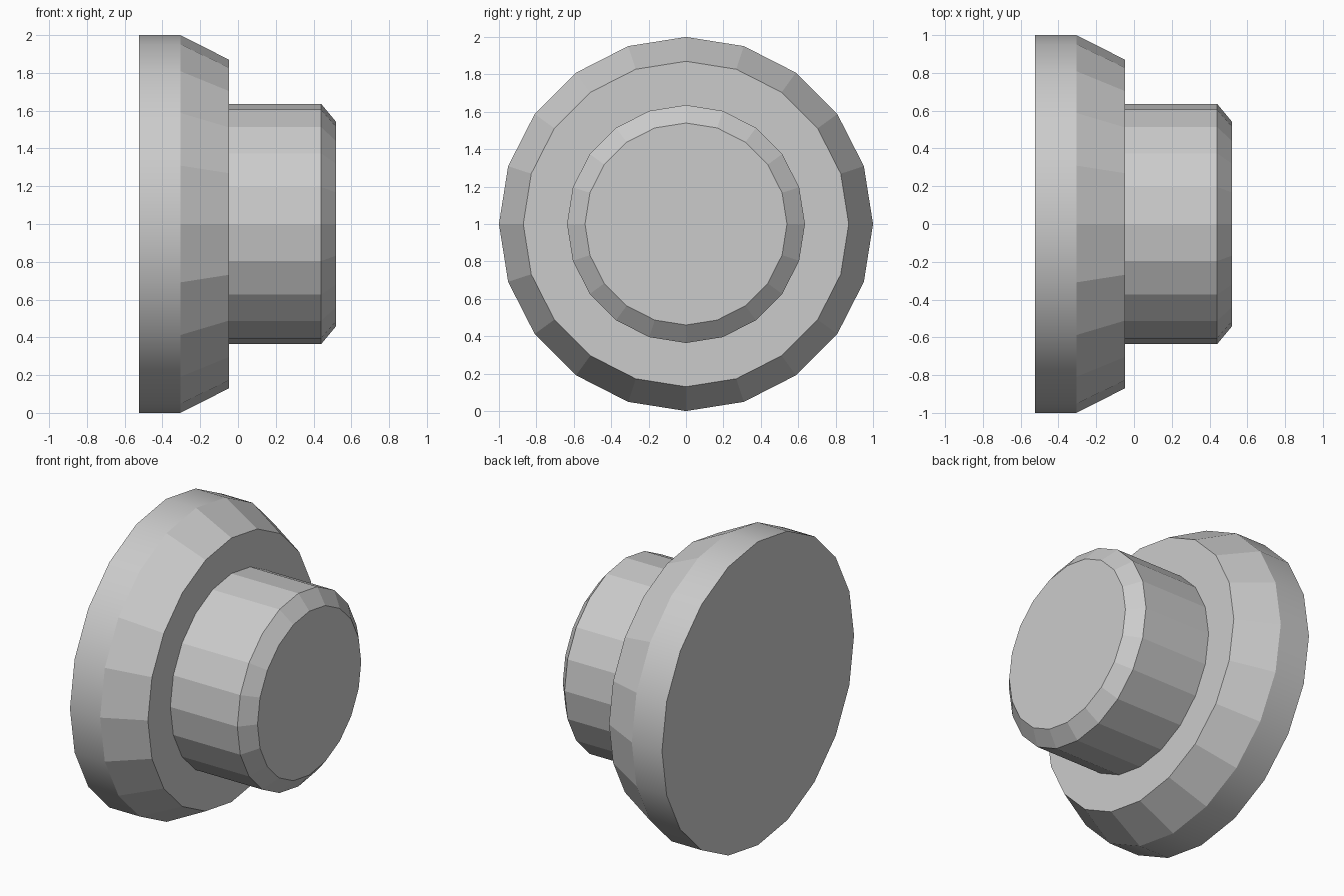
import bpy, bmesh
from math import sin, cos, tau

if "Cube" in bpy.data.objects:
    bpy.data.objects.remove(bpy.data.objects["Cube"])

SIDES = 20
# Turned profile along x: (x, radius)
PROFILE = [(-0.525, 1.0), (-0.305, 1.0), (-0.048, 0.87),
           (-0.048, 0.636), (0.44, 0.636), (0.52, 0.54)]
SMOOTH_BAND = 0  # only the outer rim is smooth shaded

bm = bmesh.new()
rings = [[bm.verts.new((x, r * sin(tau * i / SIDES), 1 + r * cos(tau * i / SIDES)))
          for i in range(SIDES)] for x, r in PROFILE]

# Walls: rim, bevel, shoulder, hub, hub chamfer
for band, (a, b) in enumerate(zip(rings, rings[1:])):
    for i in range(SIDES):
        j = (i + 1) % SIDES
        face = bm.faces.new((a[i], a[j], b[j], b[i]))
        face.smooth = band == SMOOTH_BAND

# Flat end caps
bm.faces.new(rings[0])
bm.faces.new(rings[-1])
bmesh.ops.recalc_face_normals(bm, faces=bm.faces)

mesh = bpy.data.meshes.new("flanged_knob")
bm.to_mesh(mesh)
bm.free()
bpy.context.collection.objects.link(bpy.data.objects.new("flanged_knob", mesh))
